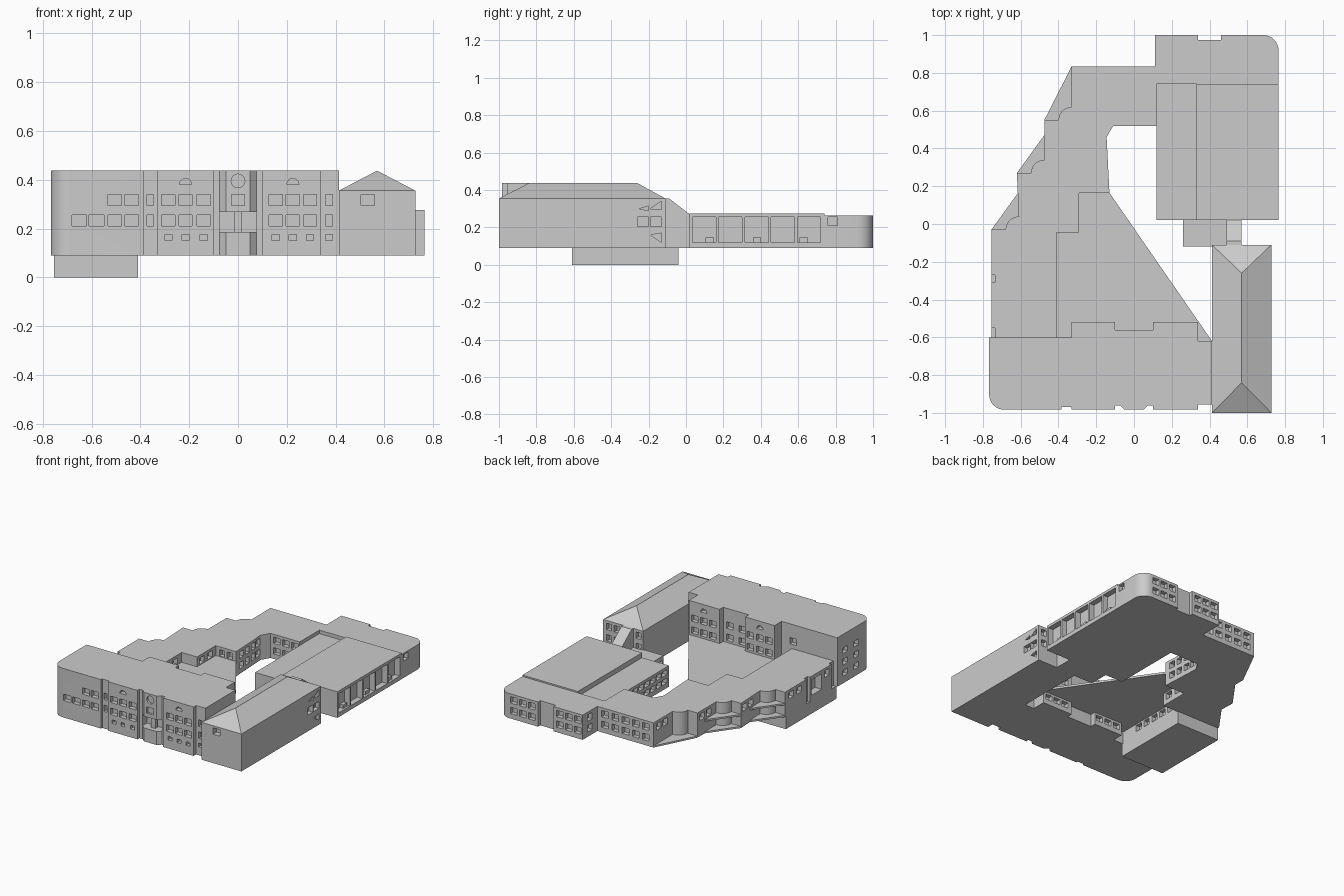
import bpy, bmesh, math

old = bpy.data.objects.get("Cube")
if old:
    bpy.data.objects.remove(old, do_unlink=True)

grey = bpy.data.materials.new("plain_grey")
grey.use_nodes = True
tone = (0.6, 0.6, 0.6, 1)
grey.diffuse_color = tone
grey.node_tree.nodes["Principled BSDF"].inputs["Base Color"].default_value = tone

GROUND = 0.09
LOW = 0.265
TALL = 0.437


def rect(a0, a1, b0, b1):
    return [(a0, b0), (a1, b0), (a1, b1), (a0, b1)]


def arc(cx, cy, r, start, end, n=8):
    steps = [math.radians(start + (end - start) * i / n) for i in range(n + 1)]
    return [(cx + r * math.cos(t), cy + r * math.sin(t)) for t in steps]


def add_solid(bm, pts, lo, hi, axis="z"):
    """Extrude a 2D outline along an axis from lo to hi."""
    place = {"z": lambda u, v: (u, v, lo),
             "y": lambda u, v: (u, lo, v),
             "x": lambda u, v: (lo, u, v)}[axis]
    move = [0, 0, 0]
    move["xyz".index(axis)] = hi - lo
    face = bm.faces.new([bm.verts.new(place(u, v)) for u, v in pts])
    out = bmesh.ops.extrude_face_region(bm, geom=[face])
    verts = [g for g in out["geom"] if isinstance(g, bmesh.types.BMVert)]
    bmesh.ops.translate(bm, vec=move, verts=verts)


def finish(name, bm):
    bmesh.ops.recalc_face_normals(bm, faces=bm.faces[:])
    mesh = bpy.data.meshes.new(name)
    bm.to_mesh(mesh)
    bm.free()
    mesh.materials.append(grey)
    obj = bpy.data.objects.new(name, mesh)
    bpy.context.collection.objects.link(obj)
    return obj


def block(name, pts, lo, hi, cuts=(), axis="z"):
    """Solid with recesses; each cut is (outline, axis, position, depth)."""
    bm = bmesh.new()
    add_solid(bm, pts, lo, hi, axis)
    obj = finish(name, bm)
    bpy.ops.object.select_all(action="DESELECT")
    bpy.context.view_layer.objects.active = obj
    obj.select_set(True)
    if cuts:
        cb = bmesh.new()
        for outline, ax, pos, depth in cuts:
            add_solid(cb, outline, pos - depth, pos + depth, ax)
        cutter = finish(name + "_cutter", cb)
        cutter.hide_render = True
        mod = obj.modifiers.new("recesses", "BOOLEAN")
        mod.operation = "DIFFERENCE"
        mod.solver = "EXACT"
        mod.object = cutter
        bpy.ops.object.modifier_apply(modifier=mod.name)
        bpy.data.objects.remove(cutter, do_unlink=True)
    bpy.ops.object.shade_smooth_by_angle(angle=math.radians(25))


def windows(axis, pos, centres, rows, width=0.052, depth=0.03):
    return [(rect(c - width / 2, c + width / 2, z0, z1), axis, pos, depth)
            for c in centres for z0, z1 in rows]


MID, TOP, SMALL = (0.21, 0.255), (0.295, 0.34), (0.15, 0.175)
LOW_ROWS = [(0.125, 0.17), (0.2, 0.245)]

# Tall front block, with shallow recesses and splayed returns beside the centre bay
FRONT, REAR, END = -0.983, -0.6, 0.413
outline = arc(-0.687, FRONT + 0.08, 0.08, 180, 270)
outline += [(-0.385, FRONT), (-0.385, -0.97), (-0.33, -0.97), (-0.33, FRONT),
            (-0.1, FRONT), (-0.1, -0.96), (-0.075, -0.96), (-0.05, FRONT),
            (0.05, FRONT), (0.075, -0.96), (0.1, -0.96), (0.1, FRONT),
            (0.34, FRONT), (0.34, -0.955), (END, -0.955), (END, -0.62), (0.34, -0.62),
            (0.34, -0.52), (0.1, -0.52), (0.1, -0.56), (-0.1, -0.56), (-0.1, -0.52),
            (-0.33, -0.52), (-0.33, REAR), (-0.767, REAR)]
bays = [-0.285, -0.215, -0.14, 0.155, 0.225, 0.295]
cuts = windows("y", FRONT, bays, [MID, TOP], 0.055)
cuts += windows("y", FRONT, bays, [SMALL], 0.03)
cuts += windows("y", FRONT, [-0.505, -0.435], [MID, TOP], 0.055)
cuts += windows("y", FRONT, [-0.65, -0.58], [MID], 0.06)
cuts += windows("y", FRONT, [-0.36, 0.373], [MID, TOP], 0.027, 0.055)
cuts += windows("y", FRONT, [0.373], [SMALL], 0.027, 0.055)
cuts += windows("y", FRONT, [0], [TOP], 0.055, 0.015)
cuts += [(arc(0, 0.395, 0.028, 0, 337.5, 15), "y", FRONT, 0.015),
         (rect(-0.075, 0.075, 0.185, 0.268), "y", FRONT, 0.07)]
for x in (-0.215, 0.225):
    cuts += [(arc(x, 0.38, 0.025, 0, 180), "y", FRONT, 0.03),
             (arc(x, 0.38, 0.025, 0, 180), "y", -0.52, 0.03)]
cuts += windows("y", -0.52, bays, [MID, TOP])
cuts += windows("y", -0.52, bays, [(0.125, 0.165)])
cuts += windows("y", -0.56, [-0.05, 0.05], [MID, TOP])
cuts += windows("y", REAR, [-0.42], [TOP])
cuts += windows("x", -0.767, [-0.69, -0.81], [(0.14, 0.18), (0.22, 0.26), (0.3, 0.34)])
block("front_block", outline, GROUND, TALL, cuts)
block("entrance_column", rect(-0.017, 0.017, -0.95, -0.925), 0.185, 0.268)

# Stepped west wing with rounded projecting corners
steps = [(-0.755, -0.03), (-0.62, 0.27), (-0.475, 0.55)]


def step_curve(x, y):
    return [(x, y)] + arc(x + 0.145, y, 0.07, 180, 90, 6)


wing = [(-0.41, REAR), (-0.41, -0.045), (-0.29, -0.045), (-0.29, 0.165), (-0.13, 0.165),
        (-0.145, 0.46), (-0.11, 0.52), (0.12, 0.52), (0.12, 0.74), (0.11, 0.74),
        (0.11, 0.835), (-0.33, 0.835)]
for x, y in reversed(steps):
    wing += step_curve(x, y)[::-1]
wing += [(-0.755, -0.27), (-0.735, -0.27), (-0.735, -0.31), (-0.755, -0.31),
         (-0.755, -0.55), (-0.735, -0.55), (-0.735, REAR)]
cuts = []
for x, y in [(-0.61, 0.19), (-0.475, 0.46), (-0.33, 0.74)]:
    cuts += windows("x", x, [y - 0.035, y + 0.035], [(0.2, 0.245)])
cuts += windows("x", -0.755, [-0.1, -0.19, -0.5], [(0.2, 0.245)])
cuts += [(rect(-0.44, -0.33, 0.13, 0.24), "x", -0.755, 0.05)]
cuts += windows("y", 0.835, [-0.27, -0.19, -0.11, -0.03, 0.05], LOW_ROWS)
cuts += windows("y", 0.52, [-0.06, 0.01, 0.08], LOW_ROWS)
cuts += windows("x", -0.138, [0.23, 0.3, 0.37, 0.43], LOW_ROWS, 0.045)
cuts += windows("x", -0.29, [0.01, 0.1], LOW_ROWS)
cuts += windows("x", -0.41, [-0.12, -0.2, -0.28, -0.36, -0.44], LOW_ROWS)
cuts += windows("y", 0.165, [-0.24, -0.18], LOW_ROWS, 0.04)
block("west_wing", wing, GROUND, LOW, cuts)

# Slanted terrace ledges in the steps of the wing
for i, (x, y) in enumerate(steps):
    reach = 0.285 if i == 2 else 0.2
    ledge = step_curve(x, y) + [(x + 0.145, y + reach)]
    block(f"lower_ledge_{i + 1}", ledge, GROUND, 0.102)
    if i < 2:
        block(f"upper_ledge_{i + 1}", ledge, 0.175, 0.187)

# Basement and raised courtyard deck
block("basement", rect(-0.755, -0.41, -0.61, -0.04), 0, GROUND)
deck = [(-0.41, REAR), (-0.33, REAR), (-0.33, -0.52), (-0.1, -0.52), (-0.1, -0.56),
        (0.1, -0.56), (0.1, -0.52), (0.34, -0.52), (0.34, -0.62), (END, -0.62),
        (-0.13, 0.165), (-0.29, 0.165), (-0.29, -0.045), (-0.41, -0.045)]
block("courtyard_deck", deck, 0.18, 0.195)

# Back block with a rounded corner and a notch
back = [(0.11, 0.74), (0.765, 0.74)] + arc(0.685, 0.92, 0.08, 0, 90)
back += [(0.46, 1), (0.46, 0.975), (0.34, 0.975), (0.34, 1), (0.11, 1)]
cuts = windows("y", 1, [0.15, 0.22, 0.29, 0.51, 0.58, 0.65], LOW_ROWS)
cuts += windows("x", 0.765, [0.785], [(0.21, 0.255)])
cuts += windows("x", 0.11, [0.92], LOW_ROWS)
block("back_block", back, GROUND, LOW, cuts)

# Hall with large side windows, and its lower side aisle
bays = [0.0975 + 0.14 * i for i in range(5)]
cuts = windows("x", 0.765, bays, [(0.12, 0.255)], 0.125, 0.04)
block("hall", rect(0.33, 0.765, 0.02, 0.74), GROUND, 0.275, cuts)
for i, y in enumerate((0.127, 0.38, 0.63)):
    block(f"hall_door_{i + 1}", rect(y - 0.022, y + 0.022, 0.12, 0.145), 0.725, 0.75, axis="x")
cuts = windows("x", 0.12, [0.07 + 0.065 * i for i in range(7)], [(0.125, 0.16), (0.185, 0.22)])
block("hall_aisle", rect(0.12, 0.33, 0.02, 0.74), GROUND, 0.24, cuts)

# Gabled side house with hipped roof
SIDE = 0.727
cuts = [(rect(0.505, 0.56, 0.295, 0.34), "y", -1, 0.04)]
cuts += windows("x", SIDE, [-0.23, -0.16], [(0.205, 0.255)], 0.06)
for tri in ([(-0.25, 0.3), (-0.2, 0.29), (-0.2, 0.315)],
            [(-0.19, 0.3), (-0.13, 0.295), (-0.13, 0.34)],
            [(-0.19, 0.16), (-0.13, 0.12), (-0.13, 0.17)]):
    cuts.append((tri, "x", SIDE, 0.025))
cuts += windows("y", -0.11, [0.45, 0.62, 0.68], [MID, (0.29, 0.335)], 0.04)
EAVE = 0.355
block("side_house", rect(END, SIDE, -1, -0.11), GROUND, EAVE, cuts)
bm = bmesh.new()
a, b, c, d = [bm.verts.new((x, y, EAVE)) for x, y in rect(END, SIDE, -1, -0.11)]
e, f = [bm.verts.new((0.57, y, TALL)) for y in (-0.84, -0.26)]
for corners in ((a, b, e), (b, c, f, e), (c, d, f), (d, a, e, f), (d, c, b, a)):
    bm.faces.new(corners)
finish("side_house_roof", bm)

# Sloped link and low connector between side house and hall
block("sloped_link", [(-0.11, GROUND), (0.02, GROUND), (0.02, 0.27), (-0.09, EAVE), (-0.11, EAVE)],
      0.49, 0.57, axis="x")
block("connector", rect(0.26, END, -0.12, 0.02), GROUND, 0.22,
      windows("x", 0.26, [-0.085, -0.02], [(0.14, 0.19)], 0.045))
block("connector_end", rect(END, 0.49, -0.11, 0.02), GROUND, 0.22)
